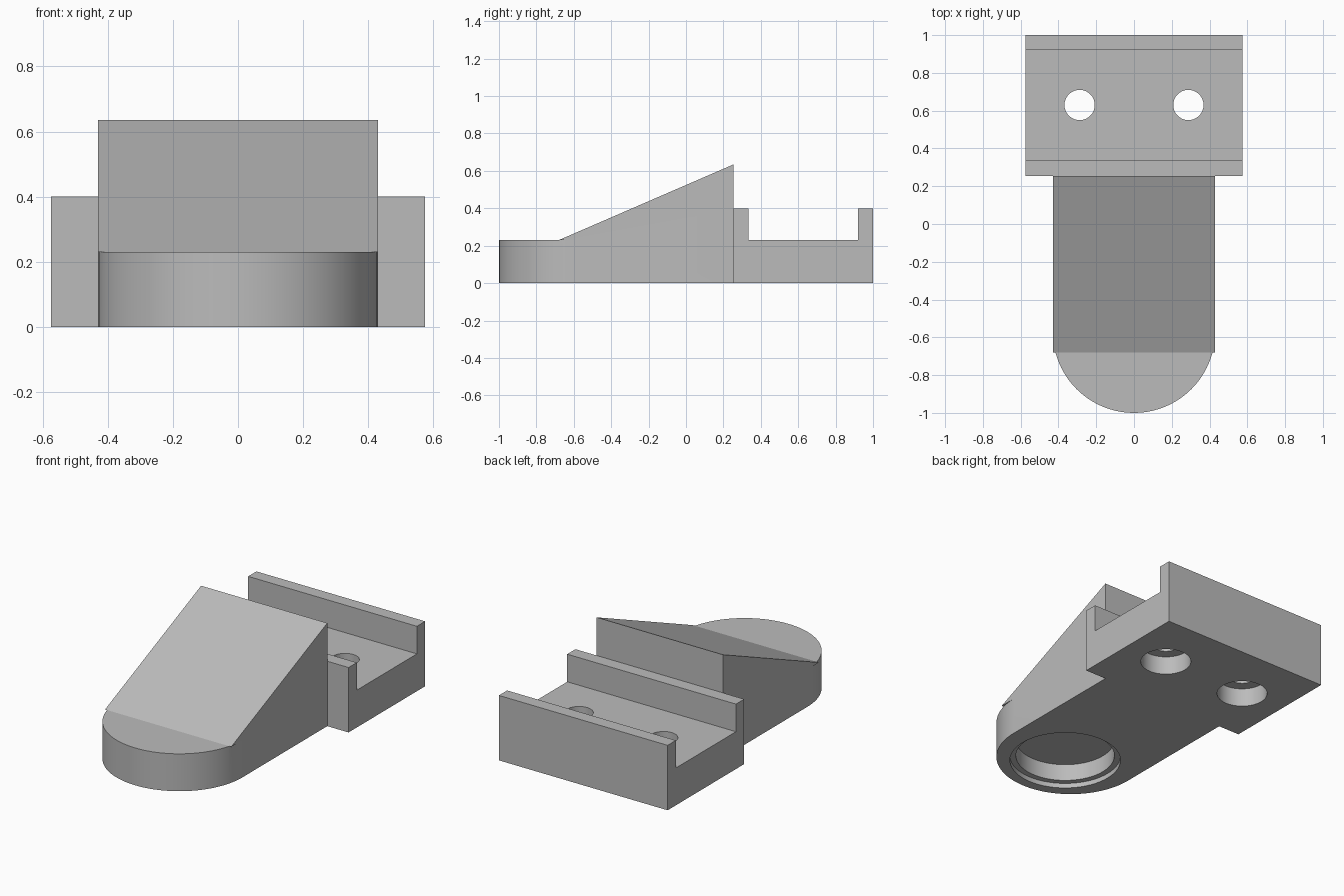
import bpy, bmesh, math

if "Cube" in bpy.data.objects:
    bpy.data.objects.remove(bpy.data.objects["Cube"])

gray = bpy.data.materials.new("plain gray")
gray.diffuse_color = (0.5, 0.5, 0.5, 1)
gray.use_nodes = True
gray.node_tree.nodes["Principled BSDF"].inputs["Base Color"].default_value = gray.diffuse_color


def prism(name, outline, to_3d, offset):
    """Extrude a closed 2D outline along the offset vector."""
    bm = bmesh.new()
    face = bm.faces.new([bm.verts.new(to_3d(a, b)) for a, b in outline])
    top = bmesh.ops.extrude_face_region(bm, geom=[face])["geom"]
    bmesh.ops.translate(bm, vec=offset,
                        verts=[v for v in top if isinstance(v, bmesh.types.BMVert)])
    bmesh.ops.recalc_face_normals(bm, faces=bm.faces)
    mesh = bpy.data.meshes.new(name)
    bm.to_mesh(mesh)
    bm.free()
    mesh.materials.append(gray)
    obj = bpy.data.objects.new(name, mesh)
    bpy.context.collection.objects.link(obj)
    return obj


def side_prism(name, outline, half_width):
    return prism(name, outline, lambda y, z: (-half_width, y, z), (2 * half_width, 0, 0))


def cylinder(name, x, y, radius, z0, z1, sides=64):
    ring = [(x + radius * math.cos(2 * math.pi * i / sides),
             y + radius * math.sin(2 * math.pi * i / sides)) for i in range(sides)]
    return prism(name, ring, lambda a, b: (a, b, z0), (0, 0, z1 - z0))


def combine(target, other, operation):
    """Apply a boolean and remove the helper."""
    mod = target.modifiers.new(operation, 'BOOLEAN')
    mod.operation, mod.solver, mod.object = operation, 'EXACT', other
    bpy.context.view_layer.objects.active = target
    bpy.ops.object.modifier_apply(modifier=mod.name)
    bpy.data.objects.remove(other, do_unlink=True)


R, FLOOR, JOIN = 0.43, 0.23, 0.255

# Round-nosed base
arc = [(R * math.cos(math.pi * (1 + i / 48)), R - 1 + R * math.sin(math.pi * (1 + i / 48)))
       for i in range(49)]
body = prism("mounting_wedge", arc + [(R, JOIN), (-R, JOIN)],
             lambda x, y: (x, y, 0), (0, 0, FLOOR))

# Sloped ramp on the base
combine(body, side_prism("ramp", [(-0.68, FLOOR), (JOIN, FLOOR), (JOIN, 0.635)], R), 'UNION')

# Channel block with two upright lips
channel = [(JOIN, 0), (1, 0), (1, 0.4), (0.92, 0.4), (0.92, FLOOR),
           (0.335, FLOOR), (0.335, 0.4), (JOIN, 0.4)]
combine(body, side_prism("channel_block", channel, 0.575), 'UNION')

# Counterbored screw holes
for x in (-0.288, 0.288):
    combine(body, cylinder("screw_hole", x, 0.63, 0.08, -0.1, 0.5), 'DIFFERENCE')
    combine(body, cylinder("counterbore", x, 0.63, 0.145, -0.1, 0.115), 'DIFFERENCE')

# Stepped round recess under the nose
for radius, depth in ((0.32, 0.03), (0.285, 0.135)):
    combine(body, cylinder("recess", 0, -0.62, radius, -0.1, depth), 'DIFFERENCE')

bpy.ops.object.select_all(action='DESELECT')
body.select_set(True)
bpy.context.view_layer.objects.active = body
bpy.ops.object.shade_smooth_by_angle(angle=math.radians(20))
